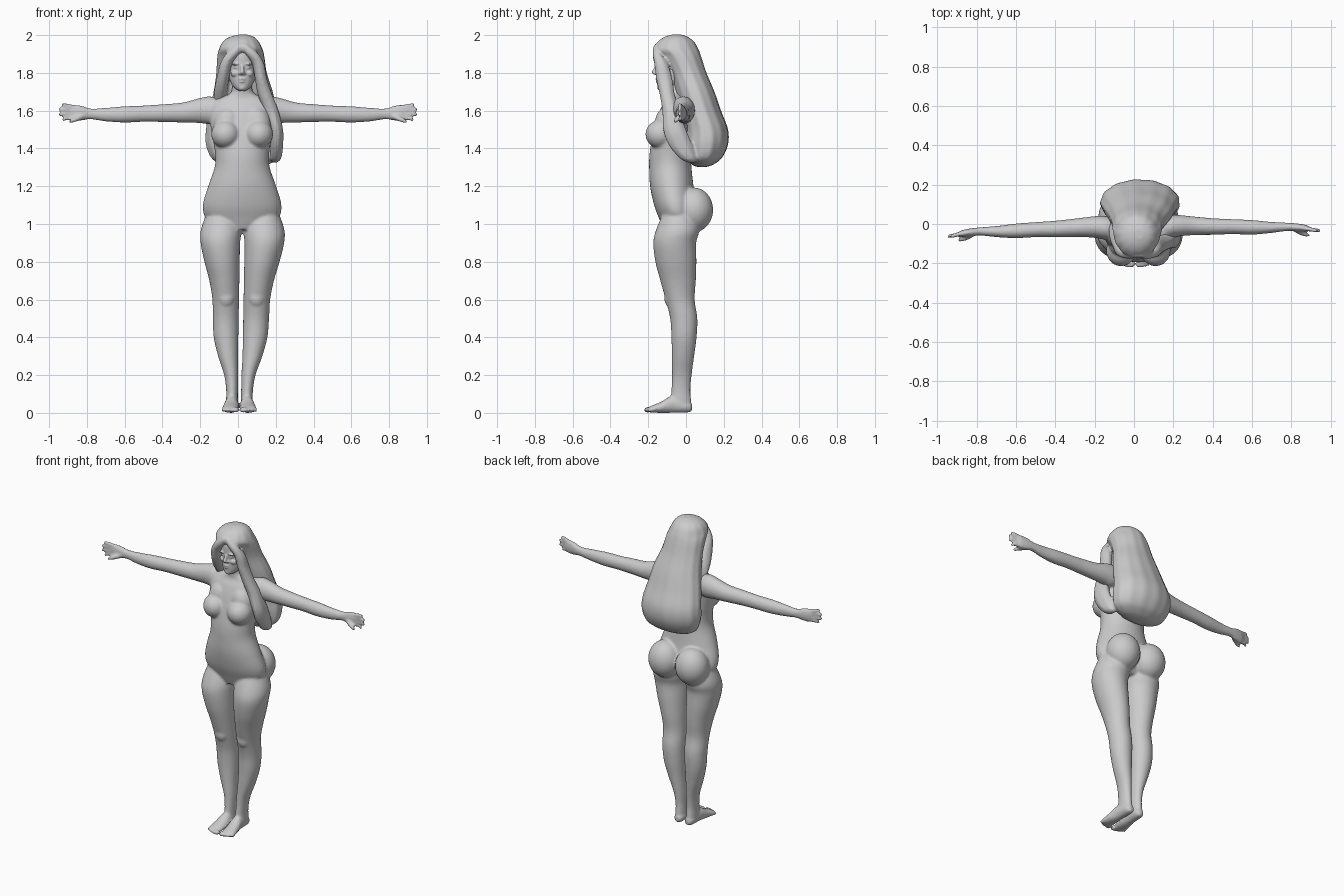
import bpy, bmesh, math
from mathutils import Vector, Matrix


def spline(rows, steps=6):
    """Catmull-Rom interpolation of tuples of numbers."""
    out = []
    for i in range(len(rows) - 1):
        p0, p1, p2 = rows[max(i - 1, 0)], rows[i], rows[i + 1]
        p3 = rows[min(i + 2, len(rows) - 1)]
        for k in range(steps):
            t = k / steps
            out.append([0.5 * (2 * b + (c - a) * t + (2 * a - 5 * b + 4 * c - d) * t * t
                               + (3 * b - a - 3 * c + d) * t ** 3)
                        for a, b, c, d in zip(p0, p1, p2, p3)])
    out.append(list(rows[-1]))
    return out


def loft(bm, rows, axis='z', n=40, ripple=0.0, waves=13):
    """Closed skin over rows of (x, y, z, radius_a, radius_b); rings lie across the axis."""
    a, b = {'x': (1, 2), 'y': (0, 2), 'z': (0, 1)}[axis]
    rings = []
    for x, y, z, ra, rb in spline(rows):
        ring = []
        for k in range(n):
            t = 2 * math.pi * k / n
            w = 1 + ripple * math.sin(waves * t + 3 * z)
            p = Vector((x, y, z))
            p[a] += max(ra, .002) * w * math.cos(t)
            p[b] += max(rb, .002) * w * math.sin(t)
            ring.append(bm.verts.new(p))
        rings.append(ring)
    faces = [bm.faces.new(rings[0]), bm.faces.new(rings[-1][::-1])]
    for r, s in zip(rings, rings[1:]):
        for k in range(n):
            j = (k + 1) % n
            faces.append(bm.faces.new((r[k], s[k], s[j], r[j])))
    bmesh.ops.recalc_face_normals(bm, faces=faces)


def ball(bm, c, r, tilt=0.0):
    m = Matrix.Translation(c) @ Matrix.Rotation(tilt, 4, 'Y') @ Matrix.Diagonal((*r, 1))
    bmesh.ops.create_uvsphere(bm, u_segments=24, v_segments=16, radius=1, matrix=m)


def box_rows(rows):
    """(z, x0, x1, y0, y1) extents -> loft rows."""
    return [((x0 + x1) / 2, (y0 + y1) / 2, z, (x1 - x0) / 2, (y1 - y0) / 2)
            for z, x0, x1, y0, y1 in rows]


def finish(bm, name, voxel, smooth):
    me = bpy.data.meshes.new(name)
    bm.to_mesh(me)
    bm.free()
    ob = bpy.data.objects.new(name, me)
    bpy.context.collection.objects.link(ob)
    r = ob.modifiers.new("fuse", 'REMESH')
    r.mode, r.voxel_size, r.use_smooth_shade = 'VOXEL', voxel, True
    s = ob.modifiers.new("soften", 'SMOOTH')
    s.factor, s.iterations = 0.5, smooth
    return ob


CX = .022
body = bmesh.new()

# torso and neck
loft(body, [(CX, y, z, rx, ry) for z, y, rx, ry in [
    (.97, -.05, .10, .07), (1.03, -.045, .19, .098), (1.1, -.057, .208, .112),
    (1.2, -.075, .18, .115), (1.3, -.083, .146, .112), (1.37, -.083, .143, .11),
    (1.45, -.075, .155, .105), (1.55, -.062, .172, .094), (1.62, -.05, .172, .08),
    (1.66, -.045, .14, .062), (1.69, -.05, .066, .055), (1.73, -.06, .052, .05),
    (1.8, -.06, .05, .05)]])

for s in (-1, 1):
    # chest and seat volumes
    ball(body, (CX + s * .088, -.135, 1.475), (.076, .08, .075))
    ball(body, (CX + s * .08, -.105, 1.53), (.07, .06, .09), s * -.2)
    ball(body, (CX + s * .098, .042, 1.075), (.105, .102, .118))

    # legs, leaning slightly to follow the hips
    legs = [(1.06, .02, .19, -.12, .05), (.97, .006, .221, -.158, .07), (.9, .012, .221, -.173, .054),
            (.8, .012, .199, -.162, .055), (.7, .012, .171, -.136, .052), (.6, .012, .153, -.108, .046),
            (.5, .012, .149, -.084, .06), (.4, .012, .142, -.077, .056), (.3, .012, .117, -.075, .043),
            (.2, .009, .083, -.074, .03), (.12, .009, .071, -.077, .023), (.05, .008, .07, -.085, .029),
            (.012, .01, .064, -.08, .026)]
    lean = lambda z: .006 + .019 * min(z, 1)
    loft(body, [(lean(z) + s * x, y, z, rx, ry) for x, y, z, rx, ry in box_rows(legs)])
    ball(body, (lean(.62) + s * .08, -.085, .61), (.042, .03, .05))

    # feet and toes
    loft(body, [(.007 + s * x, y, z, rx, rz) for y, x, z, rx, rz in [
        (.032, .037, .028, .014, .018), (.01, .038, .032, .03, .03), (-.07, .041, .045, .035, .045),
        (-.13, .046, .03, .041, .03), (-.175, .049, .021, .043, .02), (-.195, .048, .018, .038, .015)]],
        axis='y')
    for k, (r, y) in enumerate([(.016, -.203), (.012, -.205), (.011, -.2), (.011, -.193), (.01, -.183)]):
        ball(body, (.007 + s * (.017 + .0175 * k), y, .016), (r * .85, .02, r))

    # arms and palms
    swing = lambda x: s * .015 * x
    loft(body, [(s * x + .02 * max(0, 1 - 2 * x), y + swing(x), z, ry, rz) for x, y, z, ry, rz in [
        (.09, -.03, 1.6, .055, .055), (.16, -.017, 1.602, .06, .073), (.22, -.012, 1.6, .054, .065),
        (.3, -.014, 1.59, .047, .053), (.4, -.019, 1.587, .042, .047), (.5, -.021, 1.584, .038, .043),
        (.6, -.026, 1.58, .037, .043), (.7, -.028, 1.579, .028, .036), (.78, -.026, 1.583, .021, .029),
        (.83, -.03, 1.587, .02, .04), (.87, -.034, 1.588, .017, .043), (.89, -.036, 1.588, .011, .035)]],
        axis='x')

    # fingers and thumb
    for z0, z1, tip in [(1.618, 1.632, .935), (1.599, 1.607, .95), (1.578, 1.58, .95), (1.559, 1.553, .93)]:
        loft(body, [(s * .86, -.034 + swing(.86), z0, .012, .012),
                    (s * .91, -.043 + swing(.9), (z0 + z1) / 2 + .003, .011, .011),
                    (s * (tip - .008), -.048 + swing(.94), z1, .01, .01),
                    (s * tip, -.05 + swing(.95), z1, .005, .005)], axis='x', n=14)
    loft(body, [(s * .81, -.035 + swing(.8), 1.572, .014, .014), (s * .845, -.055 + swing(.8), 1.56, .014, .015),
                (s * .88, -.067 + swing(.8), 1.547, .011, .012), (s * .895, -.07 + swing(.8), 1.542, .006, .006)],
         axis='x', n=14)
finish(body, "body", .0075, 5)

# head with simple facial features
head = bmesh.new()
loft(head, box_rows([
    (1.703, .012, .032, -.135, -.1), (1.712, -.008, .052, -.148, -.07), (1.735, -.031, .075, -.152, -.03),
    (1.77, -.047, .091, -.154, .01), (1.81, -.054, .098, -.154, .035), (1.86, -.056, .1, -.158, .04),
    (1.91, -.053, .097, -.152, .035), (1.95, -.035, .08, -.12, 0), (1.965, .0, .04, -.08, -.04)]))
loft(head, [(CX, -.151, 1.845, .009, .009), (CX, -.158, 1.825, .009, .013),
            (CX, -.163, 1.803, .012, .019), (CX, -.157, 1.79, .012, .012)], n=16)
ball(head, (CX, -.146, 1.767), (.02, .017, .006))
ball(head, (CX, -.144, 1.754), (.018, .017, .007))
ball(head, (CX, -.135, 1.722), (.02, .018, .016))
for s in (-1, 1):
    ball(head, (CX + s * .03, -.143, 1.848), (.024, .018, .007), s * .1)
    ball(head, (CX + s * .03, -.139, 1.829), (.016, .014, .007))
    ball(head, (CX + s * .037, -.128, 1.797), (.024, .025, .02))
    ball(head, (CX + s * .012, -.156, 1.797), (.008, .012, .007))
finish(head, "head", .0045, 3)

# long hair: main mass down the back plus two front locks
hair = bmesh.new()
loft(hair, box_rows([
    (2.003, .005, .05, -.075, -.025), (1.99, -.045, .085, -.115, .01), (1.965, -.08, .11, -.15, .042),
    (1.925, -.1, .13, -.172, .065), (1.885, -.109, .14, -.13, .08), (1.8, -.114, .153, -.085, .108),
    (1.7, -.128, .185, -.055, .15), (1.6, -.15, .205, -.03, .185), (1.5, -.168, .225, -.01, .222),
    (1.42, -.168, .232, -.01, .222), (1.35, -.14, .215, .0, .19), (1.315, -.09, .16, .03, .145),
    (1.302, -.03, .09, .06, .11)]), n=90, ripple=.012)
loft(hair, [(.015, -.155, 1.95, .02, .015), (-.025, -.15, 1.905, .035, .027), (-.062, -.132, 1.85, .032, .036),
            (-.078, -.1, 1.78, .033, .045), (-.09, -.06, 1.71, .035, .045), (-.1, -.01, 1.64, .03, .04)],
     ripple=.03, waves=7)
loft(hair, [(.03, -.155, 1.95, .02, .015), (.07, -.15, 1.905, .035, .027), (.106, -.132, 1.85, .032, .036),
            (.122, -.115, 1.77, .032, .042), (.142, -.1, 1.69, .038, .04), (.175, -.08, 1.6, .04, .045),
            (.203, -.06, 1.5, .036, .06), (.205, -.03, 1.42, .034, .062), (.2, .01, 1.35, .03, .045),
            (.195, .03, 1.325, .012, .02)], ripple=.03, waves=7)
finish(hair, "hair", .0075, 4)
